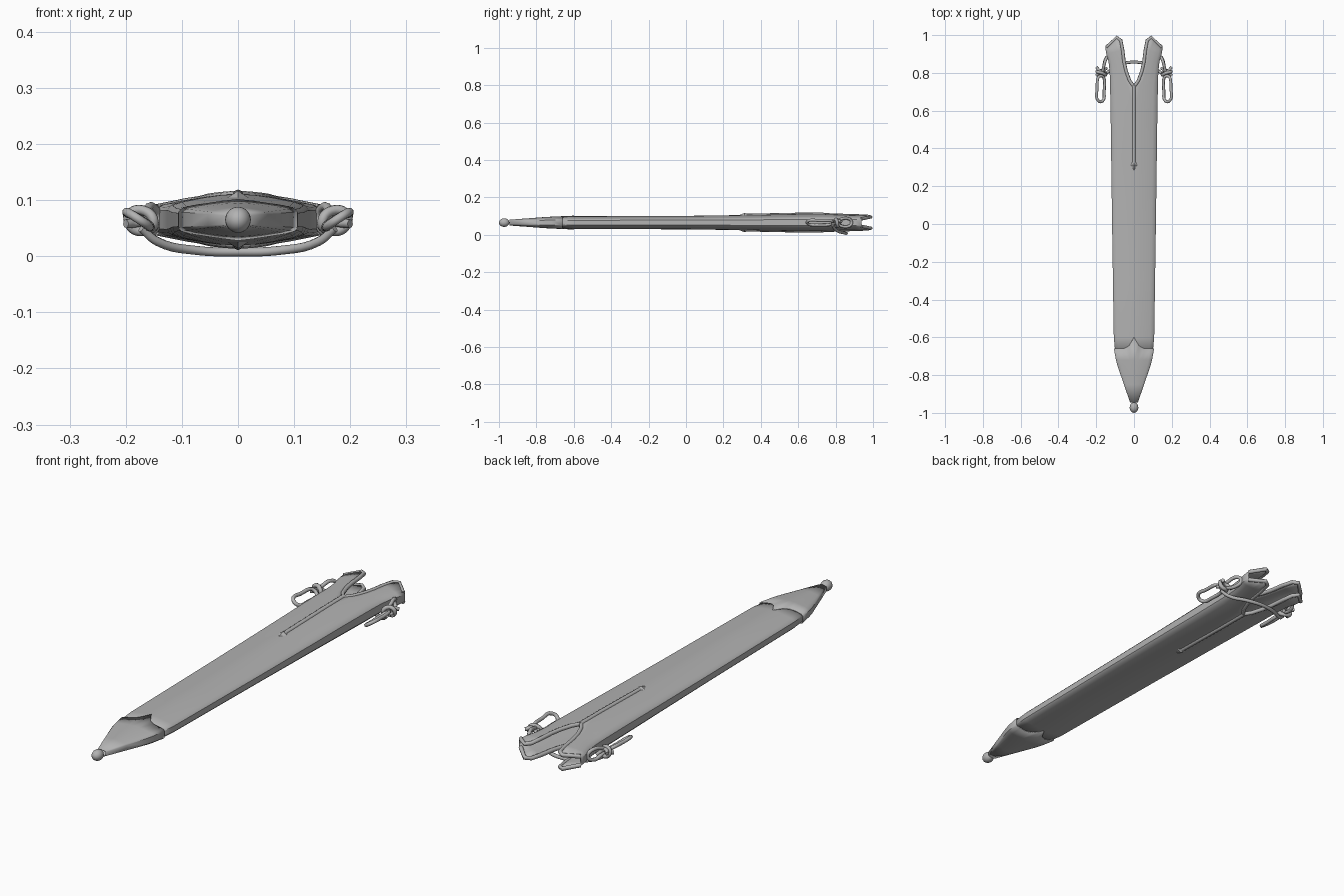
import bpy, bmesh, math
from mathutils import Vector

if "Cube" in bpy.data.objects:
    bpy.data.objects.remove(bpy.data.objects["Cube"])

ZC = 0.065
grey = bpy.data.materials.new("grey_leather")
grey.diffuse_color = (0.45, 0.45, 0.45, 1)
grey.use_nodes = True
grey.node_tree.nodes["Principled BSDF"].inputs["Base Color"].default_value = grey.diffuse_color


def interp(table, v):
    if v <= table[0][0]:
        return table[0][1]
    for (a, p), (b, q) in zip(table, table[1:]):
        if v <= b:
            return p + (q - p) * (v - a) / (b - a)
    return table[-1][1]


# Outline half width, half thickness and notch half width along the length
WIDTH = [(-0.95, 0.016), (-0.74, 0.088), (-0.68, 0.102), (-0.6, 0.107), (0, 0.116),
         (0.6, 0.124), (0.8, 0.128), (0.86, 0.135), (0.92, 0.152), (1, 0.154)]
THICK = [(-0.95, 0.012), (-0.75, 0.027), (-0.62, 0.034), (0, 0.036), (0.35, 0.041),
         (0.65, 0.047), (0.85, 0.047), (1, 0.042)]
NOTCH = [(0.73, 0), (0.76, 0.021), (0.81, 0.039), (0.86, 0.05), (0.92, 0.057), (0.975, 0.066)]
LENS = [(0, 1), (0.25, 0.95), (0.5, 0.85), (0.8, 0.69), (0.94, 0.56), (1, 0.36)]


def surf(x, y, side=1, lift=0.0):
    """Point on the upper (side 1) or lower (side -1) face."""
    h = interp(THICK, y) * interp(LENS, abs(x) / interp(WIDTH, y)) + lift
    return Vector((x, y, ZC + side * h))


def finish(ob, angle=35):
    ob.data.materials.append(grey)
    bpy.ops.object.select_all(action='DESELECT')
    ob.select_set(True)
    bpy.context.view_layer.objects.active = ob
    bpy.ops.object.shade_smooth_by_angle(angle=math.radians(angle))
    return ob


def make(name, bm):
    bmesh.ops.recalc_face_normals(bm, faces=bm.faces)
    me = bpy.data.meshes.new(name)
    bm.to_mesh(me)
    bm.free()
    ob = bpy.data.objects.new(name, me)
    bpy.context.collection.objects.link(ob)
    return ob


US = [0, 0.25, 0.5, 0.8, 0.94, 1]


def shell(name, ys, row_y, lift, thickness):
    """Half a lens-shaped sleeve, mirrored and thickened inwards."""
    bm = bmesh.new()
    rows = []
    for y in ys:
        row = []
        for side, us in ((1, US), (-1, US[::-1])):
            for u in us:
                yy = row_y(y, u)
                xi, xo = interp(NOTCH, y), interp(WIDTH, yy)
                p = surf(xi + (xo - xi) * u, yy, side, lift)
                p.x += lift * u
                row.append(bm.verts.new(p))
        rows.append(row)
    for a, b in zip(rows, rows[1:]):
        for i in range(len(a) - 1):
            bm.faces.new((a[i], a[i + 1], b[i + 1], b[i]))
    bm.normal_update()
    ob = make(name, bm)
    # Outward normals: the first face lies on the upper side
    if ob.data.polygons[0].normal.z < 0:
        ob.data.flip_normals()
    m = ob.modifiers.new("mirror", 'MIRROR')
    m.use_clip = True
    m.merge_threshold = 0.0005
    s = ob.modifiers.new("wall", 'SOLIDIFY')
    s.thickness = thickness
    s.offset = -1
    return finish(ob)


def tube(name, pts, r, cyclic=False, smooth=True, flat=False):
    """Round cord through the given points, turned into a mesh."""
    cu = bpy.data.curves.new(name, 'CURVE')
    cu.dimensions = '3D'
    cu.bevel_depth = r
    cu.bevel_resolution = 2
    cu.resolution_u = 5
    cu.use_fill_caps = True
    if smooth:
        sp = cu.splines.new('BEZIER')
        sp.bezier_points.add(len(pts) - 1)
        for b, p in zip(sp.bezier_points, pts):
            b.co = p
            b.handle_left_type = b.handle_right_type = 'AUTO'
    else:
        sp = cu.splines.new('POLY')
        sp.points.add(len(pts) - 1)
        for b, p in zip(sp.points, pts):
            b.co = (*p, 1)
    sp.use_cyclic_u = cyclic
    tmp = bpy.data.objects.new(name + "_curve", cu)
    bpy.context.collection.objects.link(tmp)
    dg = bpy.context.evaluated_depsgraph_get()
    me = bpy.data.meshes.new_from_object(tmp.evaluated_get(dg))
    bpy.data.objects.remove(tmp)
    ob = bpy.data.objects.new(name, me)
    bpy.context.collection.objects.link(ob)
    return finish(ob, 50)


# Sleeve with two prongs at the open end
def prong_y(y, u):
    if y < 0.97:
        return y - max(0, y - 0.86) * 0.3 * u
    return interp([(0, 0.972), (0.25, 0.993), (0.5, 0.976), (1, 0.938)], u)


shell("sleeve", [-0.7, -0.6, -0.3, 0, 0.35, 0.6, 0.73, 0.76, 0.81, 0.86, 0.92, 0.975],
      prong_y, 0, 0.009)

# Tip cover with a pointed upper edge
shell("tip_cover", [-0.945, -0.85, -0.75, -0.72, -0.66],
      lambda y, u: y + (0.06 * max(0, 1 - 3 * u) if y > -0.7 else 0), 0.003, 0.004)

# Ball at the tip
bpy.ops.mesh.primitive_uv_sphere_add(segments=20, ring_count=12, radius=0.023,
                                     location=(0, -0.972, ZC))
ball = bpy.context.object
ball.name = "tip_ball"
ball.scale = (1, 1.2, 1)
finish(ball, 60)

for side, label in ((1, "upper"), (-1, "lower")):
    # Raised seam down the middle
    tube(f"{label}_seam", [surf(0, y, side, -0.003) for y in (0.31, 0.4, 0.5, 0.6, 0.735)],
         0.010, smooth=False)
    # Diamond stud closing the seam
    bm = bmesh.new()
    ring = [bm.verts.new(surf(x, y, side, -0.004)) for x, y in
            ((0, 0.275), (0.026, 0.312), (0, 0.352), (-0.026, 0.312))]
    top = bm.verts.new(surf(0, 0.313, side, 0.011))
    for i in range(4):
        bm.faces.new((ring[i], ring[(i + 1) % 4], top))
    bm.faces.new(ring)
    finish(make(f"{label}_seam_stud", bm))
    # Raised rim along the notch and prong ends
    for s, hand in ((1, "right"), (-1, "left")):
        path = [(x + 0.003, y) for y, x in NOTCH[:-1]]
        path += [(0.07, 0.972), (0.091, 0.988), (0.145, 0.937)]
        tube(f"{label}_{hand}_rim", [surf(s * x, y, side, -0.004) for x, y in path],
             0.009, smooth=False)

# Cord passing under the sleeve
half = [(0.172, 0.785, 0.05), (0.145, 0.8, 0.027), (0.07, 0.845, 0.01)]
tube("under_cord", [(-x, y, z) for x, y, z in half] + [(0, 0.857, 0.008)] + half[::-1], 0.008)

for s, hand in ((1, "right"), (-1, "left")):
    def cord(part, pts, r, cyclic=False):
        tube(f"{hand}_{part}", [(s * x, y, z) for x, y, z in pts], r, cyclic)

    # Cord eyelet on the edge of the sleeve
    cord("eyelet", [(0.165, 0.8, 0.055), (0.152, 0.87, 0.045), (0.142, 0.885, 0.066),
                    (0.15, 0.87, 0.086), (0.168, 0.8, 0.075)], 0.008)
    # Wrapped knot
    cord("knot", [(0.15, 0.79, 0.06), (0.17, 0.8, 0.082), (0.193, 0.805, 0.075),
                  (0.19, 0.81, 0.052), (0.168, 0.81, 0.045)], 0.009, True)
    cord("knot_end", [(0.145, 0.825, 0.05), (0.175, 0.81, 0.075), (0.2, 0.83, 0.07)], 0.008)
    cord("knot_tail", [(0.15, 0.795, 0.07), (0.18, 0.8, 0.06), (0.2, 0.785, 0.058)], 0.008)
    # Hanging loop
    cord("loop", [(0.175, 0.785, 0.066), (0.196, 0.71, 0.076), (0.191, 0.655, 0.075),
                  (0.168, 0.65, 0.06), (0.158, 0.7, 0.052)], 0.008, True)
